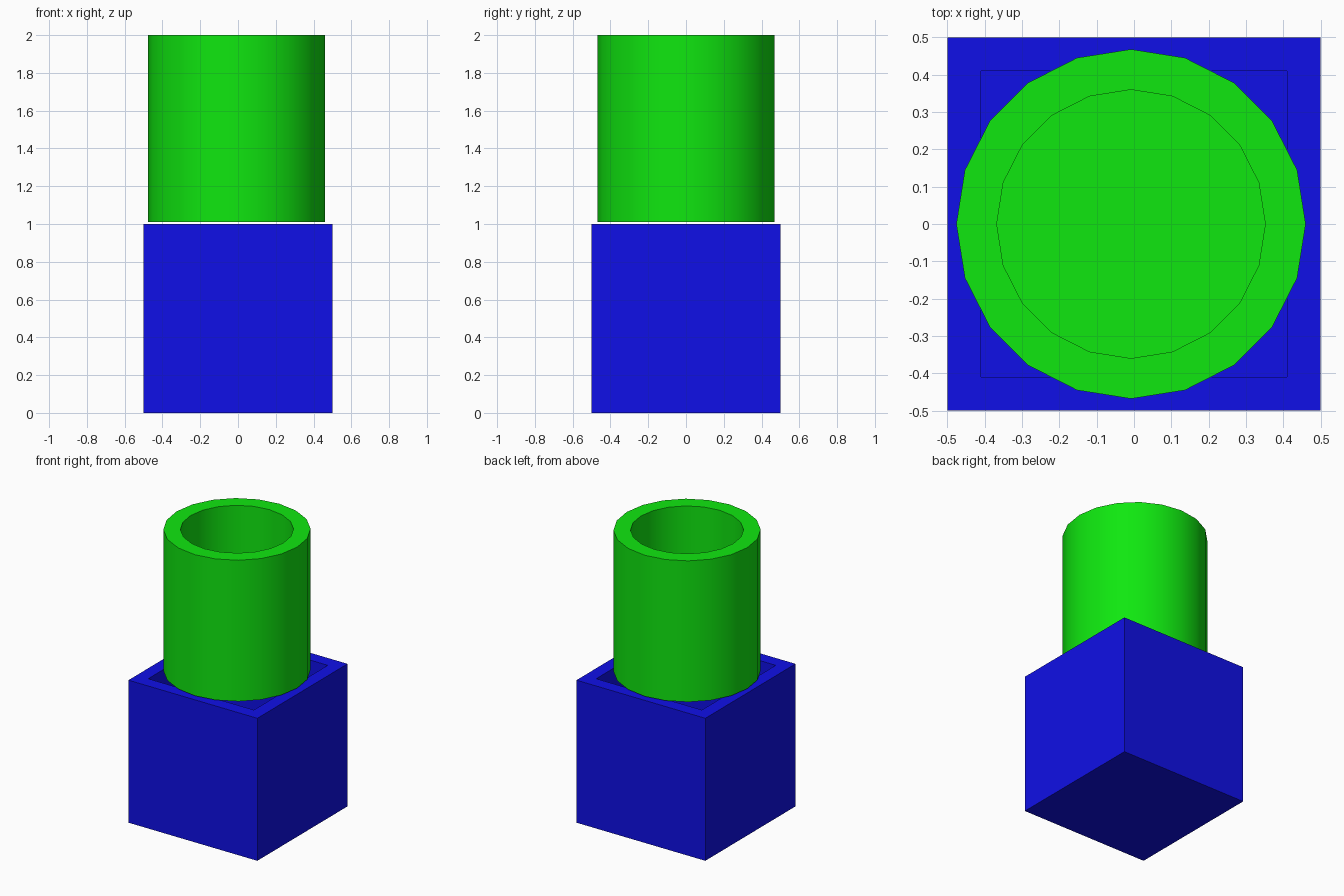
import bpy, bmesh, math
from mathutils import Matrix

if "Cube" in bpy.data.objects:
    bpy.data.objects.remove(bpy.data.objects["Cube"])


def material(name, rgb):
    m = bpy.data.materials.new(name)
    m.diffuse_color = (*rgb, 1.0)
    m.use_nodes = True
    m.node_tree.nodes["Principled BSDF"].inputs["Base Color"].default_value = m.diffuse_color
    return m


def hollow_from_top(bm, wall, depth):
    """Inset the top face by the wall thickness and sink it into the part."""
    bm.normal_update()
    top = max(bm.faces, key=lambda f: f.normal.z)
    bmesh.ops.inset_region(bm, faces=[top], thickness=wall, use_even_offset=True)
    ext = bmesh.ops.extrude_discrete_faces(bm, faces=[top])
    bmesh.ops.translate(bm, verts=ext["faces"][0].verts, vec=(0, 0, -depth))
    bmesh.ops.recalc_face_normals(bm, faces=bm.faces)


def finish(bm, name, mat):
    mesh = bpy.data.meshes.new(name)
    bm.to_mesh(mesh)
    bm.free()
    mesh.materials.append(mat)
    obj = bpy.data.objects.new(name, mesh)
    bpy.context.collection.objects.link(obj)
    return obj


blue = material("blue", (0.005, 0.005, 0.8))
green = material("green", (0.005, 0.8, 0.005))

# Open square box
bm = bmesh.new()
bmesh.ops.create_cube(bm, size=1.0, matrix=Matrix.Translation((0, 0, 0.5)))
hollow_from_top(bm, 0.09, 0.9)
finish(bm, "open_box", blue)

# Open round cup hovering just above the box
Z0, Z1 = 1.01, 2.0
bm = bmesh.new()
bmesh.ops.create_cone(bm, cap_ends=True, segments=20, radius1=0.468, radius2=0.468,
                      depth=Z1 - Z0,
                      matrix=Matrix.Translation((-0.008, 0, (Z0 + Z1) / 2)))
hollow_from_top(bm, 0.107, 0.89)
cup = finish(bm, "round_cup", green)
bpy.context.view_layer.objects.active = cup
cup.select_set(True)
bpy.ops.object.shade_smooth_by_angle(angle=math.radians(30))
